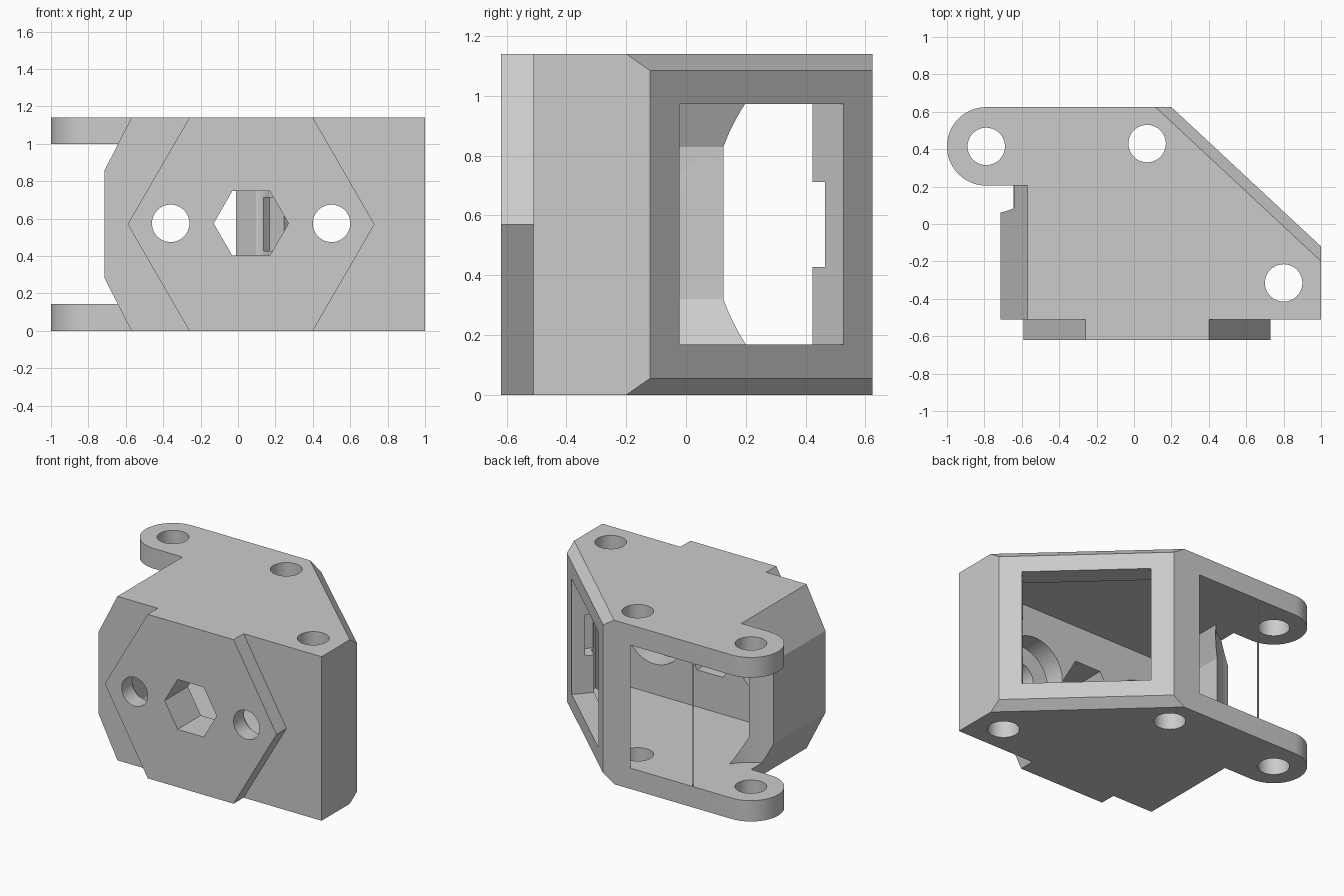
import bpy, bmesh
from math import pi, cos, sin, atan2
from mathutils import Vector, Matrix

if "Cube" in bpy.data.objects:
    bpy.data.objects.remove(bpy.data.objects["Cube"], do_unlink=True)

H, WALL, MID = 1.14, 0.145, 0.57
FRONT, BACK = -0.51, 0.625
AXLE = (-0.79, 0.415)                        # centre of the rounded arm
# Slanted wall: ends, direction along it, outward normal
P0, P1 = Vector((0.2, BACK, 0)), Vector((1, -0.12, 0))
ALONG = (P1 - P0).normalized()
OUT = Vector((-ALONG.y, ALONG.x, 0))

plastic = bpy.data.materials.new("grey_plastic")
plastic.use_nodes = True
GREY = (0.6, 0.6, 0.6, 1)
plastic.diffuse_color = GREY
plastic.node_tree.nodes["Principled BSDF"].inputs["Base Color"].default_value = GREY


def make(name, bm):
    bmesh.ops.recalc_face_normals(bm, faces=bm.faces)
    mesh = bpy.data.meshes.new(name)
    bm.to_mesh(mesh)
    bm.free()
    mesh.materials.append(plastic)
    ob = bpy.data.objects.new(name, mesh)
    bpy.context.collection.objects.link(ob)
    return ob


def prism(points, lo, hi, axis="z"):
    """Extrude a plan (axis z) or an x-z profile (axis y) from lo to hi."""
    bm = bmesh.new()
    place = (lambda p: (p[0], p[1], lo)) if axis == "z" else (lambda p: (p[0], lo, p[1]))
    face = bm.faces.new([bm.verts.new(place(p)) for p in points])
    new = bmesh.ops.extrude_face_region(bm, geom=[face])["geom"]
    step = Vector((0, 0, hi - lo)) if axis == "z" else Vector((0, hi - lo, 0))
    bmesh.ops.translate(bm, vec=step, verts=[v for v in new if isinstance(v, bmesh.types.BMVert)])
    return bm


def ring(cx, cy, r, n=64):
    return [(cx + r * cos(2 * pi * i / n), cy + r * sin(2 * pi * i / n)) for i in range(n)]


def slant_box(length, height, depth_in, depth_out):
    """Box aligned to the slanted wall; depths are measured inward from its face."""
    bm = bmesh.new()
    bmesh.ops.create_cube(bm, size=1)
    centre = (P0 + P1) / 2 - OUT * (depth_in + depth_out) / 2 + Vector((0, 0, MID))
    turn = Matrix.Rotation(atan2(ALONG.y, ALONG.x), 4, "Z")
    size = Matrix.Diagonal((length, depth_in - depth_out, height, 1))
    bmesh.ops.transform(bm, matrix=Matrix.Translation(centre) @ turn @ size, verts=bm.verts)
    return bm


def combine(target, bm, operation="DIFFERENCE"):
    tool = make("tool", bm)
    tool.hide_render = True
    mod = target.modifiers.new("bool", "BOOLEAN")
    mod.operation, mod.solver, mod.object = operation, "EXACT", tool
    bpy.context.view_layer.objects.active = target
    bpy.ops.object.modifier_apply(modifier=mod.name)
    bpy.data.objects.remove(tool, do_unlink=True)


# Main block with rounded arm
arm_r = 0.21
plan = [(-0.57, FRONT), (1, FRONT), P1.xy, P0.xy]
plan += [(AXLE[0] + arm_r * cos(pi / 2 + pi * i / 24), AXLE[1] + arm_r * sin(pi / 2 + pi * i / 24))
         for i in range(25)]
plan += [(-0.57, AXLE[1] - arm_r)]
block = prism(plan, 0, H)

# Chamfer the top and bottom edges of the slanted wall
for z, up in ((H - 0.055, 1), (0.055, -1)):
    cut = bmesh.ops.bisect_plane(block, geom=block.verts[:] + block.edges[:] + block.faces[:],
                                 plane_co=P0 + Vector((0, 0, z)),
                                 plane_no=(OUT * 0.055 + Vector((0, 0, up * 0.058))).normalized(),
                                 clear_outer=True)
    edges = [e for e in cut["geom_cut"] if isinstance(e, bmesh.types.BMEdge)]
    bmesh.ops.edgeloop_fill(block, edges=edges)
body = make("bracket_body", block)

# Angled side bulge and raised hexagonal front pad
bulge = [(-0.3, 0), (-0.57, 0), (-0.715, 0.285), (-0.715, 0.855), (-0.57, H), (-0.3, H)]
combine(body, prism(bulge, FRONT, AXLE[1] - arm_r, "y"), "UNION")
pad = [(x, min(max(z, 0), H)) for x, z in ring(0.07, MID, 0.66, 6)]
combine(body, prism(pad, -0.62, FRONT + 0.05, "y"), "UNION")

# Hollow interior, open at the back, and swing clearance around the arm axle
lo, hi = WALL, H - WALL + 0.005
inner_front = FRONT + WALL
room = [(-0.487, inner_front), (0.855, inner_front), (0.855, -0.182), (-0.01, BACK), (-0.01, 0.7), (-0.487, 0.7)]
combine(body, prism(room, lo, hi))
flare = [(-0.4, lo), (-0.487, lo), (-0.573, 0.32), (-0.573, 0.83), (-0.487, hi), (-0.4, hi)]
combine(body, prism(flare, inner_front, 0.4, "y"))
combine(body, prism(ring(*AXLE, 0.362, 96), lo, hi))

# Square window in the slanted wall, with a pocket behind its side edges
combine(body, slant_box(0.807, 0.805, 0.2, -0.1))
combine(body, slant_box(1.02, 0.285, 0.16, 0.085))

# Vertical bolt holes
for x, y in (AXLE, (0.07, 0.43), (0.8, -0.315)):
    combine(body, prism(ring(x, y, 0.1), -0.1, H + 0.1))

# Front screw holes with counterbores inside, and the hexagonal centre hole
for x in (-0.36, 0.5):
    combine(body, prism(ring(x, 0.575, 0.1), -0.8, -0.3, "y"))
    combine(body, prism(ring(x, 0.575, 0.22), inner_front - 0.14, -0.3, "y"))
combine(body, prism(ring(0.07, 0.575, 0.2, 6), -0.8, -0.3, "y"))

# Smooth round surfaces, keep edges sharp
bpy.ops.object.select_all(action="DESELECT")
body.select_set(True)
bpy.context.view_layer.objects.active = body
bpy.ops.object.shade_smooth_by_angle(angle=pi / 9)
